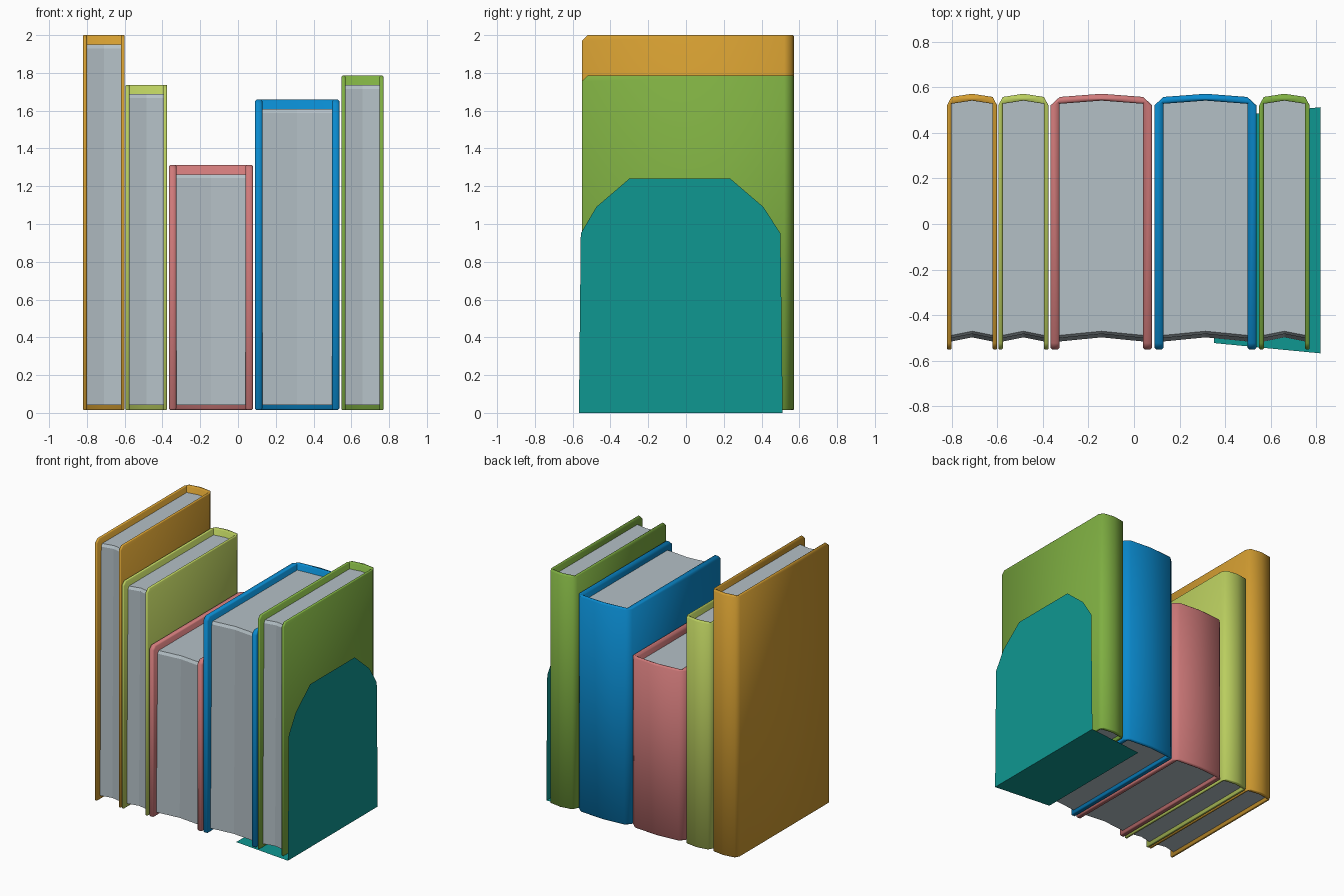
import bpy, bmesh, math

if "Cube" in bpy.data.objects:
    bpy.data.objects.remove(bpy.data.objects["Cube"])


def material(name, rgb):
    lin = [((c / 255 + 0.055) / 1.055) ** 2.4 if c > 10 else c / 255 / 12.92 for c in rgb]
    m = bpy.data.materials.new(name)
    m.diffuse_color = (*lin, 1)
    m.use_nodes = True
    m.node_tree.nodes["Principled BSDF"].inputs["Base Color"].default_value = m.diffuse_color
    return m


def make_object(name, bm, mat, smooth_angle=None):
    bmesh.ops.recalc_face_normals(bm, faces=bm.faces)
    me = bpy.data.meshes.new(name)
    bm.to_mesh(me)
    bm.free()
    me.materials.append(mat)
    if smooth_angle:
        me.shade_smooth()
        me.set_sharp_from_angle(angle=math.radians(smooth_angle))
    ob = bpy.data.objects.new(name, me)
    bpy.context.collection.objects.link(ob)
    return ob


def loft(rings):
    """Closed solid through matching rings of 3D points."""
    bm = bmesh.new()
    rows = [[bm.verts.new(p) for p in r] for r in rings]
    n = len(rows[0])
    for a, b in zip(rows, rows[1:]):
        for i in range(n):
            j = (i + 1) % n
            bm.faces.new((a[i], a[j], b[j], b[i]))
    bm.faces.new(rows[0])
    bm.faces.new(rows[-1])
    bmesh.ops.recalc_face_normals(bm, faces=bm.faces)
    return bm


FRONT, BOTTOM = -0.55, 0.015


def book(name, x0, x1, top, mat):
    cx, h = (x0 + x1) / 2, (x1 - x0) / 2
    t = 0.18 * h                      # board thickness grows with the book

    # cover: U-shaped outline with a rounded spine at the back
    outer = [(-h, FRONT), (-h, 0.52), (-h + t, 0.557), (0, 0.571),
             (h - t, 0.557), (h, 0.52), (h, FRONT)]
    inner = [(h - t, FRONT), (h - t, 0.527), (0, 0.541),
             (-h + t, 0.527), (-h + t, FRONT)]
    prof = outer + inner
    bm = loft([[(cx + x, y, z) for x, y in prof] for z in (BOTTOM, top)])
    # chamfered top front corners of both boards
    corners = [e for e in bm.edges
               if all(v.co.z > top - 1e-4 and v.co.y < FRONT + 1e-4 for v in e.verts)]
    bmesh.ops.bevel(bm, geom=corners, offset=0.028, segments=1,
                    affect='EDGES', profile=0.5)
    # softened rims
    rims = [e for e in bm.edges if e.is_convex
            and e.calc_face_angle(0) > math.radians(62)]
    bmesh.ops.bevel(bm, geom=rims, offset=t * 0.2, segments=1,
                    affect='EDGES', profile=0.5)
    make_object(name + "_cover", bm, mat, 50)

    # pages: hollow, slightly leaning front edge with a small slope at the top
    w = h - t
    rings = []
    for z, y in ((0.043, -0.515), (top - 0.07, -0.500), (top - 0.05, -0.488)):
        pts = [(-w, y), (0, y + 0.018), (w, y), (w, 0.527), (0, 0.541), (-w, 0.527)]
        rings.append([(cx + px, py, z) for px, py in pts])
    make_object(name + "_pages", loft(rings), PAPER)


PAPER = material("paper_grey", (180, 192, 198))
book("orange_book", -0.82, -0.60, 2.0, material("orange", (211, 157, 49)))
book("lime_book", -0.595, -0.375, 1.737, material("lime", (186, 206, 95)))
book("pink_book", -0.366, 0.080, 1.313, material("pink", (208, 122, 122)))
book("blue_book", 0.089, 0.537, 1.658, material("blue", (10, 138, 206)))
book("green_book", 0.549, 0.770, 1.785, material("green", (127, 175, 66)))

# bookend: thin sheet folded into an upright plate and a foot under the books
X = 0.817
bm = bmesh.new()
a, b = bm.verts.new((X, -0.567, 0)), bm.verts.new((X, 0.512, 0))
arch = [(0.50, 0.95), (0.41, 1.09), (0.235, 1.24),
        (-0.30, 1.24), (-0.475, 1.09), (-0.557, 0.95)]
bm.faces.new([a, b] + [bm.verts.new((X, y, z)) for y, z in arch])
bm.faces.new([b, a, bm.verts.new((0.35, -0.522, 0)), bm.verts.new((0.35, 0.465, 0))])
make_object("bookend", bm, material("teal", (15, 151, 145)))
